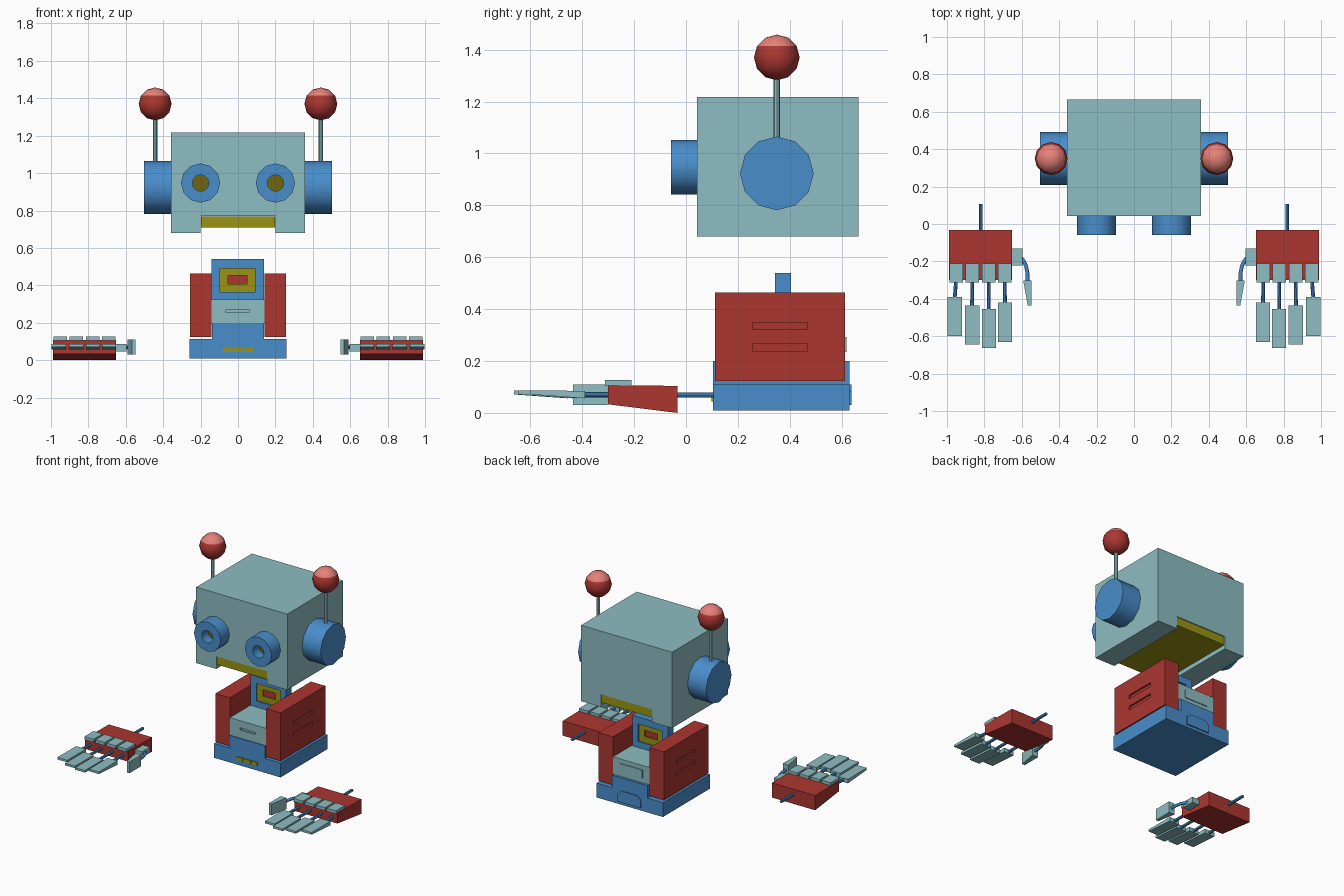
import bpy, bmesh, math
from mathutils import Vector

if "Cube" in bpy.data.objects:
    bpy.data.objects.remove(bpy.data.objects["Cube"])


def material(name, rgb):
    m = bpy.data.materials.new(name)
    m.diffuse_color = (*rgb, 1)
    m.use_nodes = True
    m.node_tree.nodes["Principled BSDF"].inputs["Base Color"].default_value = m.diffuse_color
    return m


TEAL = material("pale_teal", (0.27, 0.51, 0.54))
BLUE = material("blue", (0.067, 0.27, 0.60))
RED = material("red", (0.41, 0.037, 0.03))
OLIVE = material("olive_yellow", (0.32, 0.295, 0.006))
DARK = material("dark_olive", (0.16, 0.13, 0.006))
PINK = material("light_red", (0.78, 0.22, 0.19))


def finish(name, bm, mats, smooth=False):
    bmesh.ops.recalc_face_normals(bm, faces=bm.faces[:])
    me = bpy.data.meshes.new(name)
    bm.to_mesh(me)
    bm.free()
    for m in mats:
        me.materials.append(m)
    ob = bpy.data.objects.new(name, me)
    bpy.context.collection.objects.link(ob)
    bpy.ops.object.select_all(action='DESELECT')
    bpy.context.view_layer.objects.active = ob
    ob.select_set(True)
    if smooth:
        bpy.ops.object.shade_smooth_by_angle(angle=math.radians(35))
    return ob


def prism(name, mat, pts, axis, a, b):
    """Extrude a 2D outline from a to b along an axis (0=x, 1=y, 2=z)."""
    bm = bmesh.new()

    def ring(d):
        out = []
        for p in pts:
            c = list(p)
            c.insert(axis, d)
            out.append(bm.verts.new(c))
        return out
    lo, hi = ring(a), ring(b)
    bm.faces.new(lo)
    bm.faces.new(hi)
    n = len(pts)
    for i in range(n):
        j = (i + 1) % n
        bm.faces.new((lo[i], lo[j], hi[j], hi[i]))
    return finish(name, bm, [mat])


def box(name, mat, x, y, z):
    return prism(name, mat, [(x[0], y[0]), (x[1], y[0]), (x[1], y[1]), (x[0], y[1])], 2, *z)


def cut(ob, x, y, z):
    """Cut a box-shaped recess and remove the cutter."""
    c = box("cutter", None, x, y, z)
    c.hide_render = True
    m = ob.modifiers.new("cut", 'BOOLEAN')
    m.operation, m.solver, m.object = 'DIFFERENCE', 'EXACT', c
    bpy.context.view_layer.objects.active = ob
    bpy.ops.object.modifier_apply(modifier=m.name)
    bpy.data.objects.remove(c)


def lathe(name, mats, profile, origin, direction, sides=12, rule=None, smooth=True):
    """Spin (radius, height) points about a direction; radius 0 closes an end."""
    bm = bmesh.new()
    q = Vector((0, 0, 1)).rotation_difference(Vector(direction))
    rings = []
    for r, h in profile:
        cnt = sides if r > 0 else 1
        rings.append([bm.verts.new(Vector(origin) + q @ Vector((
            r * math.cos(2 * math.pi * i / cnt), r * math.sin(2 * math.pi * i / cnt), h)))
            for i in range(cnt)])
    for k, (p, s) in enumerate(zip(rings, rings[1:])):
        for i in range(sides):
            j = (i + 1) % sides
            vs = []
            for v in (p[i % len(p)], p[j % len(p)], s[j % len(s)], s[i % len(s)]):
                if v not in vs:
                    vs.append(v)
            f = bm.faces.new(vs)
            f.material_index = rule(k) if rule else 0
    return finish(name, bm, mats, smooth)


def rod(name, mat, a, b, r, sides=8):
    d = Vector(b) - Vector(a)
    return lathe(name, [mat], [(0, 0), (r, 0), (r, d.length), (0, d.length)],
                 a, d.normalized(), sides)


# Head shell with a channel along the bottom, filled by the mouth bar
prism("head", TEAL, [(-.357, .68), (-.2, .68), (-.2, .77), (.2, .77), (.2, .68),
                     (.357, .68), (.357, 1.218), (-.357, 1.218)], 1, .042, .665)
box("mouth_bar", OLIVE, (-.199, .199), (.047, .66), (.71, .769))

# Eyes, ears and antennae
for s in (1, -1):
    lathe("eye", [BLUE, DARK], [(0, .03), (.044, .03), (.044, .10), (.105, .10), (.105, -.01), (0, -.01)],
          (s * .2, .042, .947), (0, -1, 0), 12, lambda k: 1 if k == 0 else 0)
    lathe("ear", [BLUE], [(0, 0), (.142, 0), (.142, .15), (0, .15)],
          (s * .352, .35, .923), (s, 0, 0), 12)
    rod("antenna_rod", TEAL, (s * .443, .35, 1.04), (s * .443, .35, 1.30), .012)
    ball = [(.088 * math.sin(math.pi * i / 6) if 0 < i < 6 else 0,
             -.088 * math.cos(math.pi * i / 6)) for i in range(7)]
    lathe("antenna_ball", [RED, PINK], ball, (s * .443, .35, 1.37), (0, 0, 1), 12,
          lambda k: 1 if k >= 4 else 0)

# Torso base with raised middle
prism("torso_base", BLUE, [(-.26, .01), (.26, .01), (.26, .112), (.138, .112), (.138, .2),
                           (-.138, .2), (-.138, .112), (-.26, .112)], 1, .105, .63)
for x0, x1 in ((-.08, -.035), (-.03, .03), (.035, .08)):
    box("base_stripe", OLIVE, (x0, x1), (.099, .106), (.043, .069))
prism("rear_hatch", BLUE, [(-.09, .03), (.09, .03), (.09, .085), (.06, .11), (-.06, .11),
                           (-.09, .085)], 1, .625, .638)

# Chest box with front slot and rear panel
chest = box("chest_box", TEAL, (-.143, .143), (.113, .613), (.2, .323))
cut(chest, (-.063, .06), (.09, .125), (.256, .272))
box("rear_panel", TEAL, (-.09, .09), (.61, .619), (.235, .292))

# Upright screen plate with nested frame
plate = box("screen_plate", BLUE, (-.143, .138), (.343, .405), (.32, .54))
cut(plate, (-.097, .092), (.3, .45), (.365, .49))
frame = box("screen_frame", OLIVE, (-.097, .092), (.353, .395), (.365, .49))
cut(frame, (-.053, .047), (.3, .45), (.408, .453))
box("screen_centre", RED, (-.053, .047), (.362, .386), (.408, .453))

# Side armour with two grooves each
for s in (1, -1):
    xs = sorted((s * .143, s * .256))
    side = box("side_panel", RED, xs, (.112, .613), (.123, .464))
    for z in (.253, .335):
        cut(side, sorted((s * .244, s * .3)), (.257, .468), (z - .014, z + .014))

# Hands
FINGERS = [(.69, -.42, -.63), (.776, -.455, -.663), (.866, -.435, -.645), (.959, -.39, -.60)]
for s in (1, -1):
    def span(a, b):
        return sorted((s * a, s * b))
    prism("palm", RED, [(-.033, 0), (-.033, .104), (-.30, .107), (-.30, .033)], 0, *span(.652, .99))
    rod("wrist_rod", BLUE, (s * .82, -.04, .069), (s * .82, .107, .069), .01)
    for i, (x, y0, y1) in enumerate(FINGERS):
        kx = .691 + .0865 * i
        box("knuckle", TEAL, span(kx - .036, kx + .036), (-.312, -.21), (.104, .126))
        rod("finger_rod", BLUE, (s * kx, -.29, .07), (s * x, y0 - .01, .07), .01)
        prism("fingertip", TEAL, [(y0, .056), (y0, .085), (y1, .086), (y1, .071)], 0,
              *span(x - .039, x + .038))
    # Thumb: root block, bent rod and tip
    box("thumb_root", TEAL, span(.597, .656), (-.223, -.132), (.047, .087))
    cu = bpy.data.curves.new("thumb_rod", 'CURVE')
    cu.dimensions, cu.bevel_depth, cu.bevel_resolution = '3D', .01, 1
    cu.use_fill_caps = True
    path = [(.605, -.18), (.59, -.197), (.577, -.225), (.57, -.26), (.569, -.31)]
    sp = cu.splines.new('POLY')
    sp.points.add(len(path) - 1)
    for p, (x, y) in zip(sp.points, path):
        p.co = (s * x, y, .069, 1)
    cu.materials.append(BLUE)
    bpy.context.collection.objects.link(bpy.data.objects.new("thumb_rod", cu))
    prism("thumb_tip", TEAL, [(s * .547, -.303), (s * .592, -.303), (s * .568, -.435),
                              (s * .547, -.435)], 2, .03, .11)
